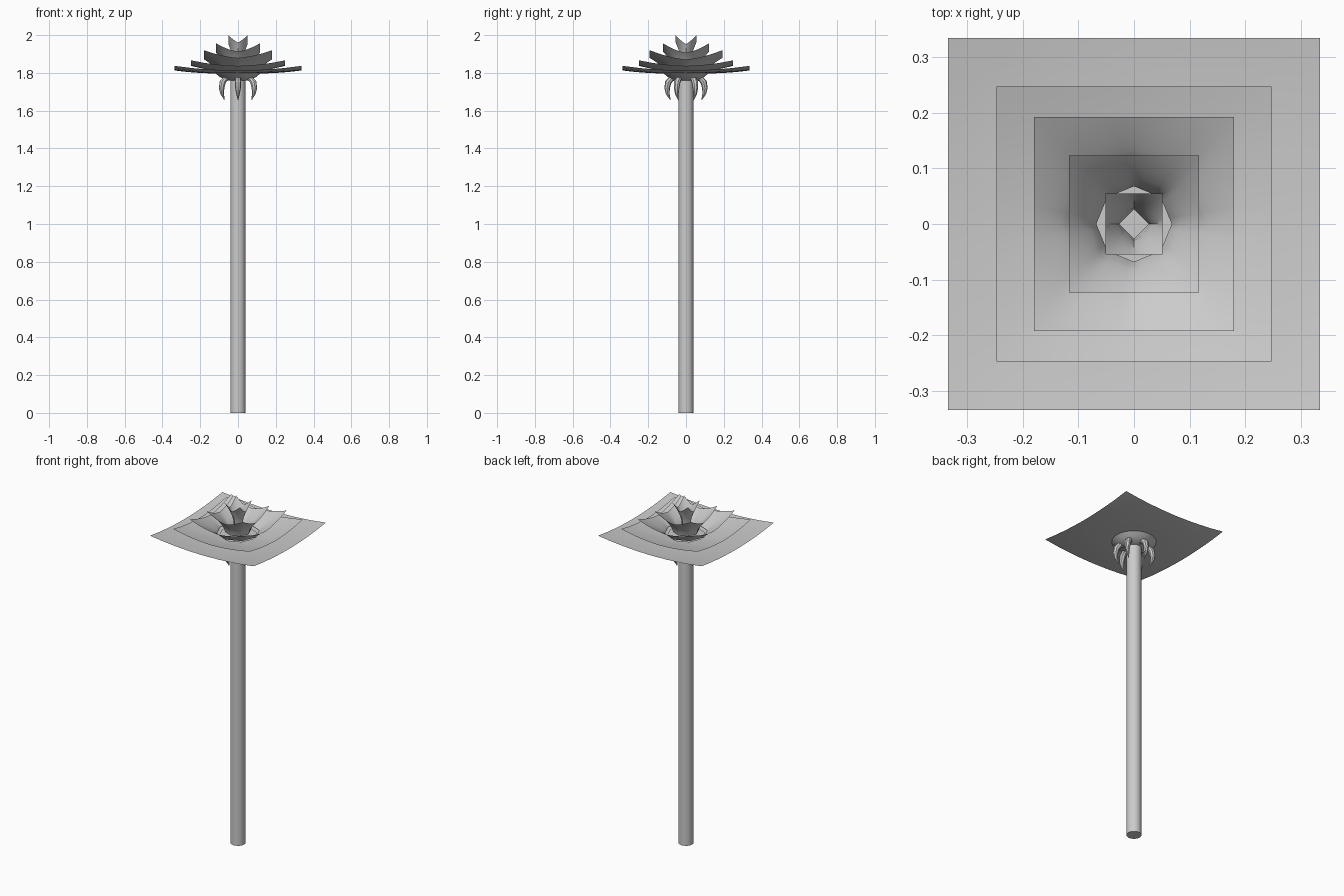
import bpy, bmesh, math
from mathutils import Vector

cube = bpy.data.objects.get("Cube")
if cube:
    bpy.data.objects.remove(cube, do_unlink=True)

grey = bpy.data.materials.new("light grey")
grey.use_nodes = True
colour = (0.6, 0.6, 0.6, 1)
grey.diffuse_color = colour
grey.node_tree.nodes["Principled BSDF"].inputs["Base Color"].default_value = colour


def loft(name, rings, caps=False):
    """Skin closed rings of points into one smooth object."""
    bm = bmesh.new()
    loops = [[bm.verts.new(p) for p in ring] for ring in rings]
    for a, b in zip(loops, loops[1:]):
        n = len(a)
        for i in range(n):
            j = (i + 1) % n
            bm.faces.new((a[i], a[j], b[j], b[i]))
    if caps:
        bm.faces.new(loops[0][::-1])
        bm.faces.new(loops[-1])
        bmesh.ops.recalc_face_normals(bm, faces=bm.faces[:])
    mesh = bpy.data.meshes.new(name)
    bm.to_mesh(mesh)
    bm.free()
    mesh.materials.append(grey)
    obj = bpy.data.objects.new(name, mesh)
    bpy.context.collection.objects.link(obj)
    bpy.ops.object.select_all(action="DESELECT")
    obj.select_set(True)
    bpy.context.view_layer.objects.active = obj
    bpy.ops.object.shade_smooth_by_angle(angle=math.radians(40))
    return obj


def circle(r, z, n=24):
    return [(r * math.cos(math.tau * i / n), r * math.sin(math.tau * i / n), z)
            for i in range(n)]


def petal_sheet(name, hx, hy, hole, sides, z0, z1, power):
    """Square sheet around a polygonal hole, curling up towards its corners."""
    reach = math.hypot(hx, hy)
    n, steps = 40, 8
    rings = []
    for s in range(steps + 1):
        t = s / steps
        ring = []
        for i in range(n):
            a = math.tau * i / n
            c, d = math.cos(a), math.sin(a)
            m = max(abs(c), abs(d))
            outer = Vector((hx * c / m, hy * d / m))
            wedge = math.tau / sides
            inner = hole * math.cos(wedge / 2) / math.cos(a % wedge - wedge / 2)
            p = Vector((c, d)) * inner * (1 - t) + outer * t
            rise = max(0, (p.length - inner) / (reach - inner))
            ring.append((p.x, p.y, z0 + (z1 - z0) * rise ** power))
        rings.append(ring)
    return loft(name, rings)


# Stem and the shallow cup under the petals
loft("stem", [circle(0.04, 0), circle(0.04, 1.78)], caps=True)
loft("flower_base", [circle(r, z) for r, z in
     ((0.035, 1.758), (0.065, 1.764), (0.095, 1.778), (0.12, 1.798))], caps=True)

# Petal layers from the outside in
petal_sheet("outer_petals", 0.335, 0.335, 0.1, 8, 1.797, 1.837, 2.0)
petal_sheet("second_petals", 0.248, 0.248, 0.1, 8, 1.808, 1.866, 1.3)
petal_sheet("third_petals", 0.18, 0.193, 0.115, 8, 1.82, 1.92, 0.8)
petal_sheet("fourth_petals", 0.117, 0.123, 0.068, 8, 1.825, 1.957, 0.65)
petal_sheet("inner_petals", 0.051, 0.055, 0.027, 4, 1.85, 2.0, 0.55)

# Six hooked sepals: radius, height and half-width along the hook
hook = ((0.045, 1.775, 0.013), (0.075, 1.772, 0.016), (0.094, 1.75, 0.017),
        (0.1, 1.72, 0.015), (0.097, 1.69, 0.01), (0.082, 1.655, 0.001))
for k in range(6):
    a = math.tau * k / 6 - math.pi / 2
    out = Vector((math.cos(a), math.sin(a), 0))
    side = Vector((-out.y, out.x, 0))
    path = [out * r + Vector((0, 0, z)) for r, z, w in hook]
    rings = []
    for i, (r, z, w) in enumerate(hook):
        along = (path[min(i + 1, 5)] - path[max(i - 1, 0)]).normalized()
        across = side.cross(along)
        rings.append([path[i] + w * (side * math.cos(b) + across * math.sin(b))
                      for b in (math.tau * j / 8 for j in range(8))])
    loft(f"sepal_{k + 1}", rings, caps=True)
